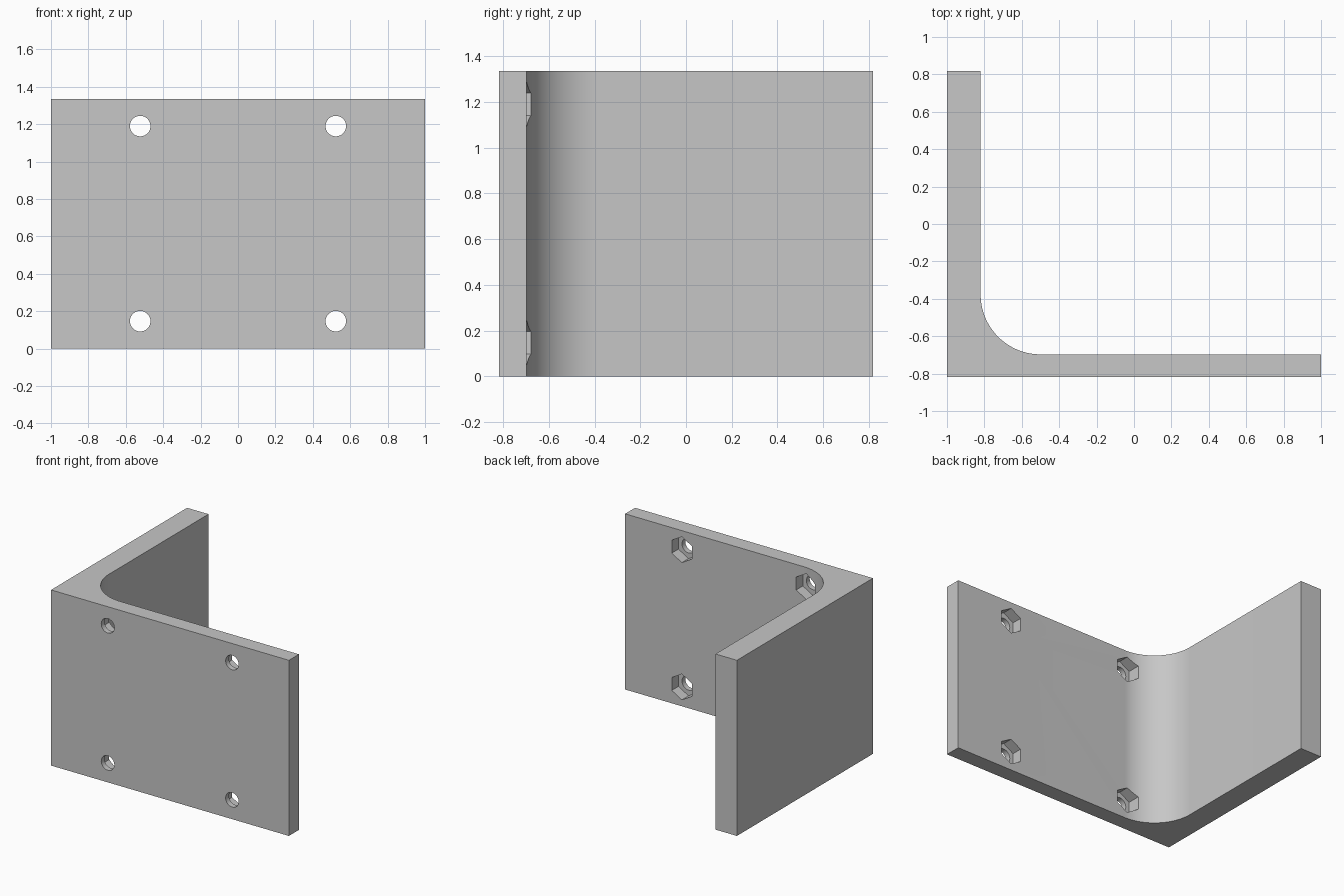
import bpy
import bmesh
from math import cos, sin, pi

cube = bpy.data.objects.get("Cube")
if cube:
    bpy.data.objects.remove(cube, do_unlink=True)

HALF_X, HALF_Y, HEIGHT = 1.0, 0.817, 1.335
WALL_X, PLATE_Y = -0.82, -0.697      # inner faces of the side wall and front plate
FILLET = 0.32
HOLE_X, HOLE_Z = (-0.523, 0.523), (0.147, 1.19)
NUT_DEPTH = 0.08

grey = bpy.data.materials.new("plain grey")
grey.use_nodes = True
colour = (0.57, 0.57, 0.57, 1)
grey.diffuse_color = colour
grey.node_tree.nodes["Principled BSDF"].inputs["Base Color"].default_value = colour


def prism(name, outline, direction):
    """Extrude a closed outline along a direction into a solid object."""
    bm = bmesh.new()
    face = bm.faces.new([bm.verts.new(p) for p in outline])
    top = bmesh.ops.extrude_face_region(bm, geom=[face])["geom"]
    bmesh.ops.translate(bm, vec=direction,
                        verts=[v for v in top if isinstance(v, bmesh.types.BMVert)])
    bmesh.ops.recalc_face_normals(bm, faces=bm.faces)
    mesh = bpy.data.meshes.new(name)
    bm.to_mesh(mesh)
    bm.free()
    mesh.materials.append(grey)
    obj = bpy.data.objects.new(name, mesh)
    bpy.context.collection.objects.link(obj)
    return obj


def ring(x, y, z, radius, sides):
    """Regular polygon facing the y axis, with a corner pointing up."""
    angles = [2 * pi * i / sides for i in range(sides)]
    return [(x + radius * sin(a), y, z + radius * cos(a)) for a in angles]


# Angle bracket: L profile with a rounded inner corner
steps = 32
arc = [pi + pi / 2 * i / steps for i in range(steps + 1)]
profile = [(-HALF_X, -HALF_Y), (-HALF_X, HALF_Y), (WALL_X, HALF_Y)]
profile += [(WALL_X + FILLET * (1 + cos(a)), PLATE_Y + FILLET * (1 + sin(a))) for a in arc]
profile += [(HALF_X, PLATE_Y), (HALF_X, -HALF_Y)]
bracket = prism("angle_bracket", [(x, y, 0) for x, y in profile], (0, 0, HEIGHT))
bpy.context.view_layer.objects.active = bracket
bracket.select_set(True)

# Screw holes with hexagonal nut pockets on the inner side
for x in HOLE_X:
    for z in HOLE_Z:
        cutters = [
            prism("screw_hole_cutter", ring(x, -HALF_Y - 0.1, z, 0.055, 32), (0, 0.4, 0)),
            prism("nut_pocket_cutter", ring(x, PLATE_Y - NUT_DEPTH, z, 0.098, 6), (0, 0.25, 0)),
        ]
        for cutter in cutters:
            cutter.hide_render = True
            cut = bracket.modifiers.new("cut", "BOOLEAN")
            cut.operation = "DIFFERENCE"
            cut.solver = "EXACT"
            cut.object = cutter
            bpy.ops.object.modifier_apply(modifier=cut.name)
            bpy.data.objects.remove(cutter, do_unlink=True)

bpy.ops.object.shade_smooth_by_angle(angle=pi / 6)
